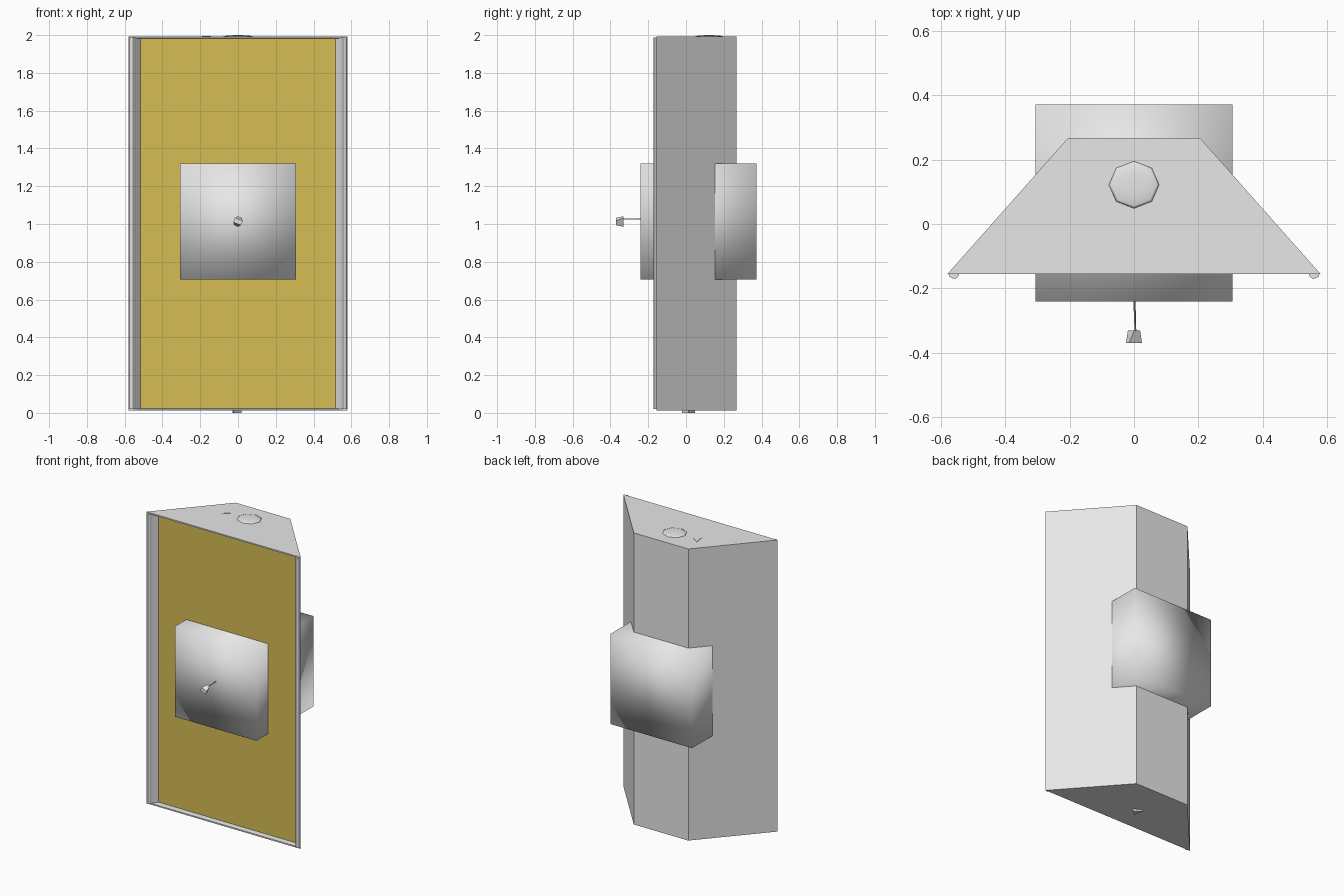
import bpy, bmesh, math
from mathutils import Vector

if "Cube" in bpy.data.objects:
    bpy.data.objects.remove(bpy.data.objects["Cube"])


def material(name, rgb):
    m = bpy.data.materials.new(name)
    m.diffuse_color = (*rgb, 1)
    m.use_nodes = True
    m.node_tree.nodes["Principled BSDF"].inputs["Base Color"].default_value = m.diffuse_color
    return m


GREY = material("light grey", (0.8, 0.8, 0.8))
YELLOW = material("mustard yellow", (0.67, 0.51, 0.09))
Z0, Z1 = 0.012, 1.993


def finish(name, bm, mats=(GREY,), smooth=False):
    if smooth:
        for f in bm.faces:
            f.smooth = True
    me = bpy.data.meshes.new(name)
    bm.to_mesh(me)
    bm.free()
    for m in mats:
        me.materials.append(m)
    ob = bpy.data.objects.new(name, me)
    bpy.context.collection.objects.link(ob)
    return ob


def loft(name, lower, upper, smooth=False):
    """Closed solid between two matching rings of points."""
    bm = bmesh.new()
    a = [bm.verts.new(p) for p in lower]
    b = [bm.verts.new(p) for p in upper]
    n = len(a)
    bm.faces.new(a[::-1])
    bm.faces.new(b)
    for i in range(n):
        bm.faces.new((a[i], a[(i + 1) % n], b[(i + 1) % n], b[i]))
    bmesh.ops.recalc_face_normals(bm, faces=bm.faces)
    return finish(name, bm, smooth=smooth)


# Trapezoid cabinet with a recessed yellow front panel
profile = [(-0.58, -0.155), (0.58, -0.155), (0.205, 0.268), (-0.205, 0.268)]
bm = bmesh.new()
low = [bm.verts.new((x, y, Z0)) for x, y in profile]
top = [bm.verts.new((x, y, Z1)) for x, y in profile]
bm.faces.new(low[::-1])
bm.faces.new(top)
for i in (1, 2, 3):
    j = (i + 1) % 4
    bm.faces.new((low[i], low[j], top[j], top[i]))


def rectangle(half, y, inset):
    return [bm.verts.new((x, y, z)) for x, z in
            ((-half, Z0 + inset), (half, Z0 + inset),
             (half, Z1 - inset), (-half, Z1 - inset))]


outer = [low[0], low[1], top[1], top[0]]
rim = rectangle(0.545, -0.155, 0.009)
back = rectangle(0.515, -0.118, 0.011)
for i in range(4):
    j = (i + 1) % 4
    bm.faces.new((outer[i], outer[j], rim[j], rim[i]))
    bm.faces.new((rim[i], rim[j], back[j], back[i]))
panel = bm.faces.new(back)
panel.material_index = 1
finish("cabinet", bm, (GREY, YELLOW))

# Rounded-shaded block running through the middle of the cabinet
bm = bmesh.new()
bmesh.ops.create_cube(bm, size=0.613)
bmesh.ops.translate(bm, verts=bm.verts, vec=(0, 0.066, 1.013))
finish("centre_block", bm, smooth=True)

# Slim faceted trim strips along the two front edges
strip = [(0.578, -0.154), (0.574, -0.164), (0.565, -0.169),
         (0.556, -0.171), (0.547, -0.164), (0.543, -0.154)]
for side, s in (("left", -1), ("right", 1)):
    loft(side + "_trim", [(s * x, y, Z0 + 0.008) for x, y in strip],
         [(s * x, y, Z1 - 0.006) for x, y in strip])

# Low dome on the lid
bm = bmesh.new()
bmesh.ops.create_uvsphere(bm, u_segments=8, v_segments=6, radius=1)
for v in bm.verts:
    v.co = Vector((v.co.x * 0.081, 0.122 + v.co.y * 0.076, Z1 - 0.001 + v.co.z * 0.008))
finish("lid_dome", bm, smooth=True)

# Small triangular markers on the lid and underneath
tri = [(-0.19, 0.158), (-0.18, 0.088), (-0.142, 0.124)]
loft("lid_marker", [(x, y, Z1 - 0.004) for x, y in tri],
     [(x, y, Z1 + 0.003) for x, y in tri])
loft("base_marker", [(x + 0.16, y - 0.11, 0.0) for x, y in tri],
     [(x + 0.16, y - 0.11, Z0 + 0.004) for x, y in tri])

# Thin stem and little twisted wedge knob
angles = [math.radians(a) for a in (90, 210, 330)]
loft("knob_stem",
     [(0.001 + 0.004 * math.cos(a), -0.23, 1.027 + 0.004 * math.sin(a)) for a in angles],
     [(0.005 + 0.003 * math.cos(a), -0.35, 1.026 + 0.003 * math.sin(a)) for a in angles])


def knob_ring(y, wide, tall):
    t = math.radians(-22)
    return [(x * math.cos(t) - z * math.sin(t), y, 1.013 + x * math.sin(t) + z * math.cos(t))
            for x, z in ((-wide, -tall), (wide, -tall), (wide, tall), (-wide, tall))]


loft("knob", knob_ring(-0.37, 0.022, 0.012), knob_ring(-0.332, 0.010, 0.026))
